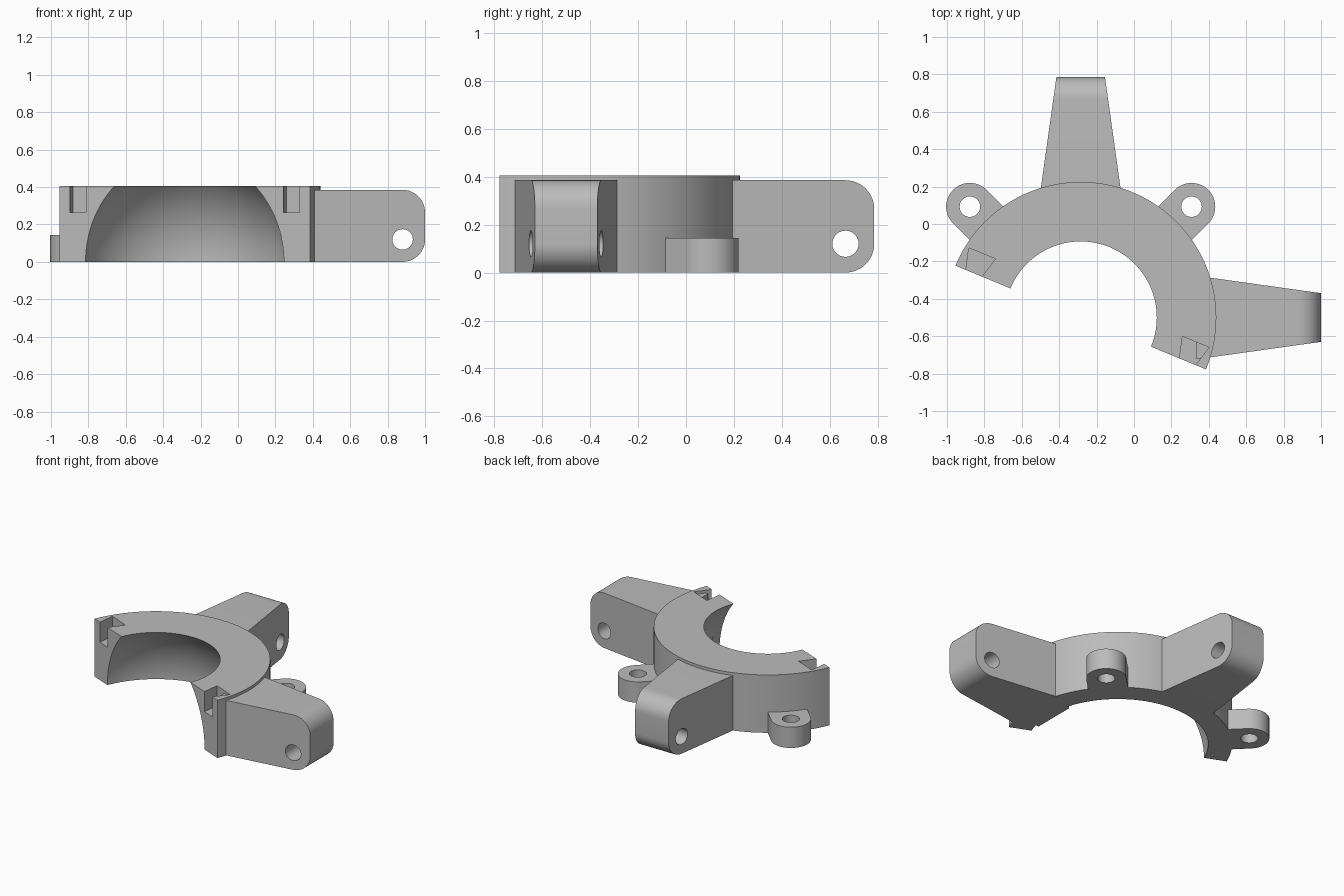
import bpy, bmesh, math
from mathutils import Vector, Matrix

cube = bpy.data.objects.get("Cube")
if cube:
    bpy.data.objects.remove(cube, do_unlink=True)

CENTRE = Vector((-0.285, -0.5, 0))
OUTER, SPHERE, HEIGHT = 0.725, 0.574, 0.405
CUT = math.radians(-22.5)      # direction of the half-ring's parting line

grey = bpy.data.materials.new("plain_grey")
grey.use_nodes = True
grey.diffuse_color = (0.5, 0.5, 0.5, 1)
grey.node_tree.nodes["Principled BSDF"].inputs["Base Color"].default_value = (0.5, 0.5, 0.5, 1)


def loft(name, loops, angle=0.0):
    """Closed solid through matching loops, turned about the ring centre."""
    bm = bmesh.new()
    turn = Matrix.Translation(CENTRE) @ Matrix.Rotation(angle, 4, "Z")
    rows = [[bm.verts.new(turn @ Vector(p)) for p in loop] for loop in loops]
    n = len(rows[0])
    for a, b in zip(rows, rows[1:]):
        for i in range(n):
            j = (i + 1) % n
            bm.faces.new((a[i], a[j], b[j], b[i]))
    bm.faces.new(rows[0])
    bm.faces.new(rows[-1])
    bmesh.ops.recalc_face_normals(bm, faces=bm.faces)
    mesh = bpy.data.meshes.new(name)
    bm.to_mesh(mesh)
    bm.free()
    mesh.materials.append(grey)
    obj = bpy.data.objects.new(name, mesh)
    bpy.context.collection.objects.link(obj)
    return obj


def arc(cx, cy, r, start, end, steps):
    angles = [math.radians(start + (end - start) * i / steps) for i in range(steps + 1)]
    return [(cx + r * math.cos(a), cy + r * math.sin(a)) for a in angles]


def prism(name, outline, z0, z1, angle=0.0):
    return loft(name, [[(x, y, z) for x, y in outline] for z in (z0, z1)], angle)


def cut(obj, cutter):
    cutter.hide_render = True
    mod = obj.modifiers.new("cut", "BOOLEAN")
    mod.operation, mod.solver, mod.object = "DIFFERENCE", "EXACT", cutter
    bpy.context.view_layer.objects.active = obj
    bpy.ops.object.modifier_apply(modifier=mod.name)
    bpy.data.objects.remove(cutter, do_unlink=True)


def smooth(obj):
    bpy.ops.object.select_all(action="DESELECT")
    obj.select_set(True)
    bpy.context.view_layer.objects.active = obj
    bpy.ops.object.shade_smooth_by_angle(angle=math.radians(30))


# Half ring with a spherical seat
top_angle = math.degrees(math.asin(HEIGHT / SPHERE))
profile = [(OUTER, HEIGHT), (OUTER, 0)] + arc(0, 0, SPHERE, 0, top_angle, 16)
steps = 72
turns = [math.pi * i / steps for i in range(steps + 1)]
ring = loft("half_ring", [[(r * math.cos(t), r * math.sin(t), z) for r, z in profile]
                          for t in turns], CUT)

# Dovetail slots in both ends
for side in (1, -1):
    slot = [(side * (0.618 + w), d) for w, d in
            ((-0.041, -0.02), (0.041, -0.02), (0.077, 0.115), (-0.077, 0.115))]
    cut(ring, prism("slot_cutter", slot, 0.265, HEIGHT + 0.1, CUT))
smooth(ring)


# Tapered arms with rounded tips and a cross hole
def arm(name, angle):
    base, tip, h, r = 0.62, 1.285, 0.385, 0.12
    side = [(base, h), (base, 0)]
    side += arc(tip - r, r, r, -90, 0, 12) + arc(tip - r, h - r, r, 0, 90, 12)
    half = lambda d: 0.13 + (tip - d) * 0.14
    body = loft(name, [[(d, s * half(d), z) for d, z in side] for s in (-1, 1)], angle)
    hole = arc(tip - r, 0.12, 0.055, 0, 345, 23)
    cut(body, loft("hole_cutter", [[(d, w, z) for d, z in hole] for w in (-0.4, 0.4)], angle))
    smooth(body)


arm("left_arm", 0)
arm("back_arm", math.pi / 2)

# Small flat pad behind the left arm
prism("inner_pad", [(0.53, -0.15), (0.62, -0.15), (0.62, 0.15), (0.53, 0.15)], 0, 0.22)

# Screw lugs
for name, degrees in (("left_lug", 45), ("right_lug", 135)):
    angle = math.radians(degrees)
    dist, r = 0.838, 0.127
    outline = [(0.63, -r)] + arc(dist, 0, r, -90, 90, 24) + [(0.63, r)]
    lug = prism(name, outline, 0, 0.145, angle)
    cut(lug, prism("hole_cutter", arc(dist, 0, 0.055, 0, 345, 23), -0.1, 0.3, angle))
    smooth(lug)
